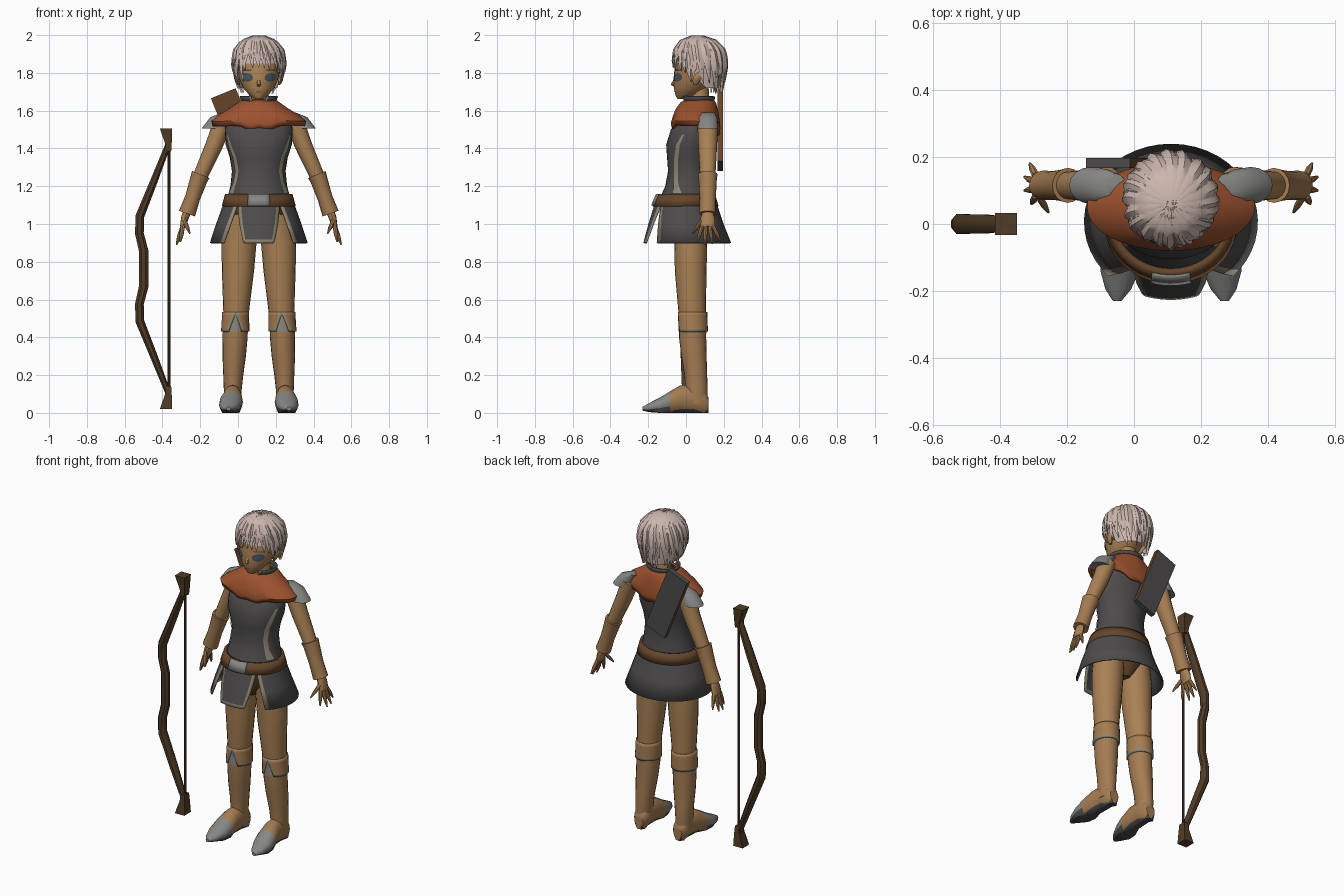
import bpy, bmesh, random
from math import sin, cos, pi, radians, sqrt
from mathutils import Vector

random.seed(4)
if "Cube" in bpy.data.objects:
    bpy.data.objects.remove(bpy.data.objects["Cube"])

C = 0.11  # x of the figure's centre line
X, Y, Z = Vector((1, 0, 0)), Vector((0, 1, 0)), Vector((0, 0, 1))
made = []


def material(name, r, g, b):
    m = bpy.data.materials.new(name)
    m.use_nodes = True
    m.diffuse_color = (r, g, b, 1)
    m.node_tree.nodes["Principled BSDF"].inputs["Base Color"].default_value = (r, g, b, 1)
    return m


skin = material("skin", .40, .22, .09)
leather = material("tan leather", .37, .20, .085)
hair = material("pale hair", .60, .47, .42)
cloth = material("dark cloth", .075, .07, .072)
orange = material("orange cloth", .34, .085, .028)
brown = material("brown leather", .13, .06, .024)
wood = material("dark wood", .08, .045, .02)
metal = material("grey metal", .24, .24, .235)
trim = material("light trim", .29, .25, .18)
blue = material("eye blue", .06, .10, .15)


def build(name, verts, faces, mats, ids=None, rule=None, fix=True, thick=0):
    me = bpy.data.meshes.new(name)
    bm = bmesh.new()
    vs = [bm.verts.new(v) for v in verts]
    for i, f in enumerate(faces):
        face = bm.faces.new([vs[k] for k in f])
        face.material_index = ids[i] if ids else 0
    bmesh.ops.remove_doubles(bm, verts=bm.verts, dist=1e-5)
    if fix:
        bmesh.ops.recalc_face_normals(bm, faces=bm.faces)
    bm.normal_update()
    if rule:
        for f in bm.faces:
            f.material_index = rule(f)
    bm.to_mesh(me)
    bm.free()
    for m in mats:
        me.materials.append(m)
    ob = bpy.data.objects.new(name, me)
    bpy.context.collection.objects.link(ob)
    if thick:
        ob.modifiers.new("thickness", "SOLIDIFY").thickness = thick
    made.append(ob)
    return ob


def loft(name, rings, mats, rule=None):
    n, k = len(rings[0]), len(rings)
    faces = [(r * n + i, r * n + (i + 1) % n, (r + 1) * n + (i + 1) % n, (r + 1) * n + i)
             for r in range(k - 1) for i in range(n)]
    faces += [tuple(range(n)), tuple(range((k - 1) * n, k * n))]
    return build(name, [v for r in rings for v in r], faces, mats, rule=rule)


def tube(name, pts, *mats, n=16, axis=None, ref=Y, turn=0, rule=None):
    """Loft of ellipses; each point is x, y, z, radius across, radius along ref."""
    rings = []
    for i, p in enumerate(pts):
        t = axis or (Vector(pts[min(i + 1, len(pts) - 1)][:3]) - Vector(pts[max(i - 1, 0)][:3]))
        a = t.cross(ref).normalized()
        b = a.cross(t).normalized()
        rings.append([Vector(p[:3]) + a * p[3] * cos(turn + 2 * pi * j / n)
                      + b * p[4] * sin(turn + 2 * pi * j / n) for j in range(n)])
    return loft(name, rings, mats, rule)


def body(rows):
    """Rows of z, half width, front y, back y become centred ellipses."""
    return [(C, (f + b) / 2, z, w, (b - f) / 2) for z, w, f, b in rows]


def surf(table, z, deg, lift=0.0):
    """Point on a lofted body at a height and an angle from the front."""
    rows = sorted(table, key=lambda p: p[2])
    h = min(max(z, rows[0][2]), rows[-1][2])
    for lo, hi in zip(rows, rows[1:]):
        if h <= hi[2]:
            break
    x, y, _, rx, ry = Vector(lo).lerp(Vector(hi), (h - lo[2]) / (hi[2] - lo[2]))
    a = radians(deg)
    return Vector((x + (rx + lift) * sin(a), y - (ry + lift) * cos(a), z))


def patch(name, table, rows, *mats, cols=6, lift=0.004, edge=0.0, hem=False, thick=0):
    """Sheet following a body; rows are z, start angle, end angle, going down."""
    us = [i / cols for i in range(cols + 1)]
    if edge:
        us = [0] + [edge + (1 - 2 * edge) * u for u in us] + [1]
    verts = [surf(table, z, a + (b - a) * u, lift) for z, a, b in rows for u in us]
    w, faces, ids = len(us), [], []
    for r in range(len(rows) - 1):
        for c in range(w - 1):
            k = r * w + c
            faces.append((k, k + w, k + w + 1, k + 1))
            border = (edge and c in (0, w - 2)) or (hem and r == len(rows) - 2)
            ids.append(1 if border else 0)
    return build(name, verts, faces, mats, ids, fix=False, thick=thick)


def oval(name, table, deg, z, w, h, mat, lift):
    steps = [1 - i / 5 for i in range(11)]
    rows = [(z + h * s, deg - w * sqrt(1 - s * s), deg + w * sqrt(1 - s * s)) for s in steps]
    patch(name, table, rows, mat, cols=4, lift=lift)


# Torso, hips and neck
torso = body([(1.62, .08, .03, .13), (1.56, .165, -.03, .15), (1.5, .18, -.08, .155),
              (1.42, .175, -.105, .15), (1.35, .153, -.1, .135), (1.28, .142, -.095, .125),
              (1.2, .15, -.11, .135), (1.1, .178, -.155, .15)])
tube("tunic", torso, cloth, n=32, axis=Z)
tube("hips", body([(1.1, .165, -.11, .14), (.98, .14, -.09, .12), (.9, .03, -.04, .08)]),
     brown, n=20, axis=Z)
tube("neck", body([(1.58, .06, .02, .13), (1.72, .05, .02, .12)]), skin, axis=Z)
collar = body([(1.6, .07, 0, .14), (1.675, .098, -.02, .15)])
patch("collar", collar, [(1.6, 12, 348), (1.664, 24, 336), (1.675, 26, 334)][::-1],
      cloth, trim, cols=20, edge=.015, thick=.01)

# Hooded cape with soft folds
cape_shape = body([(1.66, .088, .0, .145), (1.645, .11, -.03, .16), (1.615, .155, -.055, .17),
                   (1.58, .215, -.07, .178), (1.55, .25, -.08, .182), (1.525, .243, -.072, .178)])
cape = patch("cape", cape_shape, [(p[2], 0, 360) for p in cape_shape], orange,
             cols=48, lift=0, thick=.012)
for v in cape.data.vertices:
    drop = (1.66 - v.co.z) / .13
    d = Vector((v.co.x - C, v.co.y - .06, 0)).normalized()
    v.co.z -= drop * (.025 * d.y ** 2 + (.03 if d.y > 0 else 0) * d.y)
    v.co.z += .008 * sin(9 * d.x + 5 * v.co.z) * drop

# Skirt panels, belt and buckle
skirt = body([(1.13, .176, -.155, .152), (1.0, .222, -.195, .195), (.9, .255, -.222, .235)])
patch("skirt_front", skirt, [(1.13, -38, 38), (1.08, -34, 34), (1.0, -27, 27), (.918, -20, 20),
                             (.9, -18, 18)], cloth, trim, cols=8, edge=.09, hem=True, thick=.008)
patch("skirt_back", skirt, [(1.13, 37, 323), (1.08, 38, 322), (1.0, 42, 318), (.9, 46, 314)],
      cloth, trim, cols=32, edge=.022, thick=.008)
belt = body([(1.16, .172, -.145, .148), (1.095, .19, -.172, .166)])
patch("belt", belt, [(1.16, 0, 360), (1.095, 0, 360)], brown, cols=40, lift=.006, thick=.02)
patch("buckle", belt, [(1.16, -18, 18), (1.1, -17, 17)], metal, lift=.014, thick=.009)

# Head and face
head = body([(1.662, .022, -.045, .0), (1.68, .048, -.056, .06), (1.72, .083, -.064, .11),
             (1.77, .104, -.066, .15), (1.83, .115, -.06, .17), (1.9, .11, -.045, .165),
             (1.96, .07, .0, .13)])
tube("head", head, skin, n=28, axis=Z)
tube("nose", [(C, -.06, 1.765, .006, .006), (C, -.07, 1.738, .011, .011),
              (C, -.06, 1.728, .006, .006)], skin, n=8, axis=Z)
patch("mouth", head, [(1.702, -14, 14), (1.697, -10, 10)], brown)

# Hair: a cap and tapered locks flowing from the crown
scalp = [(C, .06, 1.998, .01, .01), (C, .065, 1.975, .07, .075), (C, .07, 1.925, .117, .122),
         (C, .07, 1.85, .135, .14), (C, .07, 1.78, .129, .135), (C, .08, 1.72, .112, .118),
         (C, .09, 1.68, .1, .1)]
patch("hair_cap", scalp, [(p[2], 0, 360) for p in scalp[:4]], hair, cols=32, lift=-.01)
patch("hair_nape", scalp, [(1.85, 65, 295), (1.78, 80, 280), (1.72, 105, 255)], hair,
      cols=20, lift=-.01)


def lock(name, deg, tip, sweep, width, lift):
    rings, steps = [], 9
    for i in range(steps + 1):
        s = i / steps
        z, a = 1.998 - (1.998 - tip) * s ** 1.6, deg + sweep * s
        r = (surf(scalp, z, a) - Vector((C, .07, z))).length
        half = (width * min(1, 3 * s) * (1 - s ** 3) + .001) / max(r, .02) * 180 / pi
        out = lift + .015 * (1 - s * s)
        rings.append([surf(scalp, z, a - half, lift), surf(scalp, z, a, out),
                      surf(scalp, z, a + half, lift), surf(scalp, z, a, lift - .012)])
    loft(name, rings, [hair])


for layer, count in enumerate((26, 20)):
    for i in range(count):
        deg = -180 + 360 * (i + layer / 2) / count
        off = abs(deg)
        base = 1.80 if off < 50 else 1.735 if off < 105 else 1.69
        tip = base + random.uniform(0, .03) + .06 * layer
        lock(f"hair_lock_{layer}_{i}", deg, tip, random.uniform(6, 20),
             random.uniform(.024, .032), .002 + .007 * layer)

# Quiver plate slung across the back
tube("quiver", [(-.078, .181, 1.692, .1, .021), (.078, .181, 1.308, .1, .021)], cloth, brown,
     n=4, turn=pi / 4, rule=lambda f: int(f.normal.y < -.5 or abs(f.normal.x) > .8))


def foot_rule(f):
    if f.normal.z < -.6:
        return 2
    c = f.calc_center_median()
    return int(c.y < -.085 or c.z < .02)


# Everything that is paired
for s, side in ((1, "left"), (-1, "right")):
    def at(pts):
        return [(C + s * p[0], *p[1:]) for p in pts]

    # Face details and tunic side trim
    oval(side + "_eye_rim", head, s * 36, 1.776, 19, .023, cloth, .003)
    oval(side + "_eye", head, s * 36, 1.773, 15, .017, blue, .005)
    patch(side + "_brow", head, [(1.817, s * 34 - 15, s * 34 + 15),
                                 (1.81, s * 34 - 13, s * 34 + 13)], cloth)
    tube(side + "_ear", at([(.105, .05, 1.735, .006, .01), (.115, .055, 1.76, .012, .022),
                            (.122, .065, 1.785, .01, .024), (.12, .07, 1.805, .004, .008)]),
         skin, n=10, axis=Z)
    patch(side + "_tunic_trim", torso,
          [(z, s * a - w, s * a + w) for z, a, w in
           ((1.475, 68, 3), (1.42, 60, 5), (1.35, 55, 6), (1.28, 53, 6), (1.22, 57, 6),
            (1.165, 66, 10))], trim, cols=3)

    # Arm, shoulder pad and bracer
    tube(side + "_arm", at([(.19, .115, 1.54, .05, .055), (.235, .115, 1.42, .046, .05),
                            (.275, .115, 1.33, .042, .045), (.315, .115, 1.24, .038, .04),
                            (.35, .115, 1.14, .034, .037), (.378, .115, 1.06, .025, .03)]), skin)
    tube(side + "_shoulder_pad", at([(.165, .115, 1.59, .03, .035), (.205, .115, 1.565, .052, .05),
                                     (.238, .115, 1.505, .065, .055)]), metal, axis=Z)
    tube(side + "_bracer", at([(.307, .115, 1.262, .05, .052), (.318, .115, 1.235, .046, .048),
                               (.35, .115, 1.14, .04, .043), (.38, .115, 1.055, .045, .044)]),
         leather)

    # Hand with spread fingers
    tube(side + "_palm", at([(.378, .115, 1.07, .022, .026), (.392, .115, 1.03, .02, .038),
                             (.403, .115, .985, .014, .038)]), skin, n=12)
    for name, y0, end in (("index", .085, (.415, .06, .905)), ("middle", .105, (.436, .1, .89)),
                          ("ring", .125, (.436, .14, .895)), ("little", .143, (.42, .18, .915)),
                          ("thumb", .085, (.365, .035, .95))):
        start = Vector((.395 if name == "thumb" else .402, y0, 1.02 if name == "thumb" else .99))
        mid = start.lerp(Vector(end), .55)
        tube(f"{side}_{name}_finger", at([(*start, .011, .012), (*mid, .01, .011),
                                          (*end, .004, .004)]), skin, n=8, ref=X)

    # Leg, boot shaft and knee cuff
    tube(side + "_leg", at([(.09, .02, 1.05, .085, .095), (.105, .025, .9, .093, .087),
                            (.11, .025, .75, .085, .084), (.117, .03, .6, .073, .076),
                            (.122, .035, .48, .064, .07)]), skin, n=20, axis=Z)
    tube(side + "_boot", at([(.123, .035, .5, .067, .073), (.125, .035, .4, .066, .072),
                             (.13, .042, .3, .062, .067), (.135, .052, .2, .053, .06),
                             (.138, .056, .12, .047, .059), (.138, .056, .05, .045, .058)]),
         leather, n=20, axis=Z)
    cuff = at([(.122, .035, .535, .07, .076), (.125, .035, .43, .073, .079)])
    patch(side + "_cuff", cuff, [(.535, 0, 360), (.515, 4, 356), (.445, 26, 334), (.43, 30, 330)],
          leather, trim, cols=20, edge=.035, hem=True, lift=.002, thick=.012)
    patch(side + "_knee_plate", cuff, [(.515, -3, 3), (.43, -22, 22)], metal, lift=-.004)

    # Foot with grey toe cap and sole
    foot = tube(side + "_foot", at([(.134, .118, .05, .035, .03), (.135, .1, .06, .06, .043),
                                    (.137, .04, .075, .075, .047), (.14, -.03, .073, .073, .052),
                                    (.146, -.085, .057, .057, .062), (.152, -.14, .04, .04, .058),
                                    (.157, -.195, .028, .024, .038), (.16, -.23, .022, .01, .012)]),
                leather, metal, cloth, ref=X, axis=-Y, rule=foot_rule)
    for v in foot.data.vertices:
        if v.co.z < .02 and v.co.y > -.18:
            v.co.z = 0

# Bow: mirrored limb path, flared tips and string
MID = .763
half = [(-.368, 1.425, .016, .022), (-.44, 1.24, .021, .03), (-.52, 1.04, .025, .032),
        (-.522, .95, .025, .026), (-.5, .86, .027, .024)]
limb = [(x, 0, z, a, b) for x, z, a, b in half]
limb += [(x, y, 2 * MID - z, a, b) for x, y, z, a, b in reversed(limb)]
tube("bow_limbs", limb, wood, n=8, turn=pi / 8)
for d, name in ((1, "upper"), (-1, "lower")):
    tube(f"bow_{name}_tip", [(-.368, 0, MID + d * .62, .02, .032), (-.368, 0, MID + d * .66, .024, .036),
                             (-.381, 0, MID + d * .742, .046, .046)],
         wood, n=4, turn=pi / 4, axis=Z)
tube("bow_string", [(-.365, 0, MID - .66, .007, .007), (-.365, 0, MID + .66, .007, .007)], wood, n=6)

# Smooth shading with crisp edges
bpy.ops.object.select_all(action="DESELECT")
for ob in made:
    ob.select_set(True)
bpy.context.view_layer.objects.active = made[0]
bpy.ops.object.shade_smooth_by_angle(angle=radians(40))
